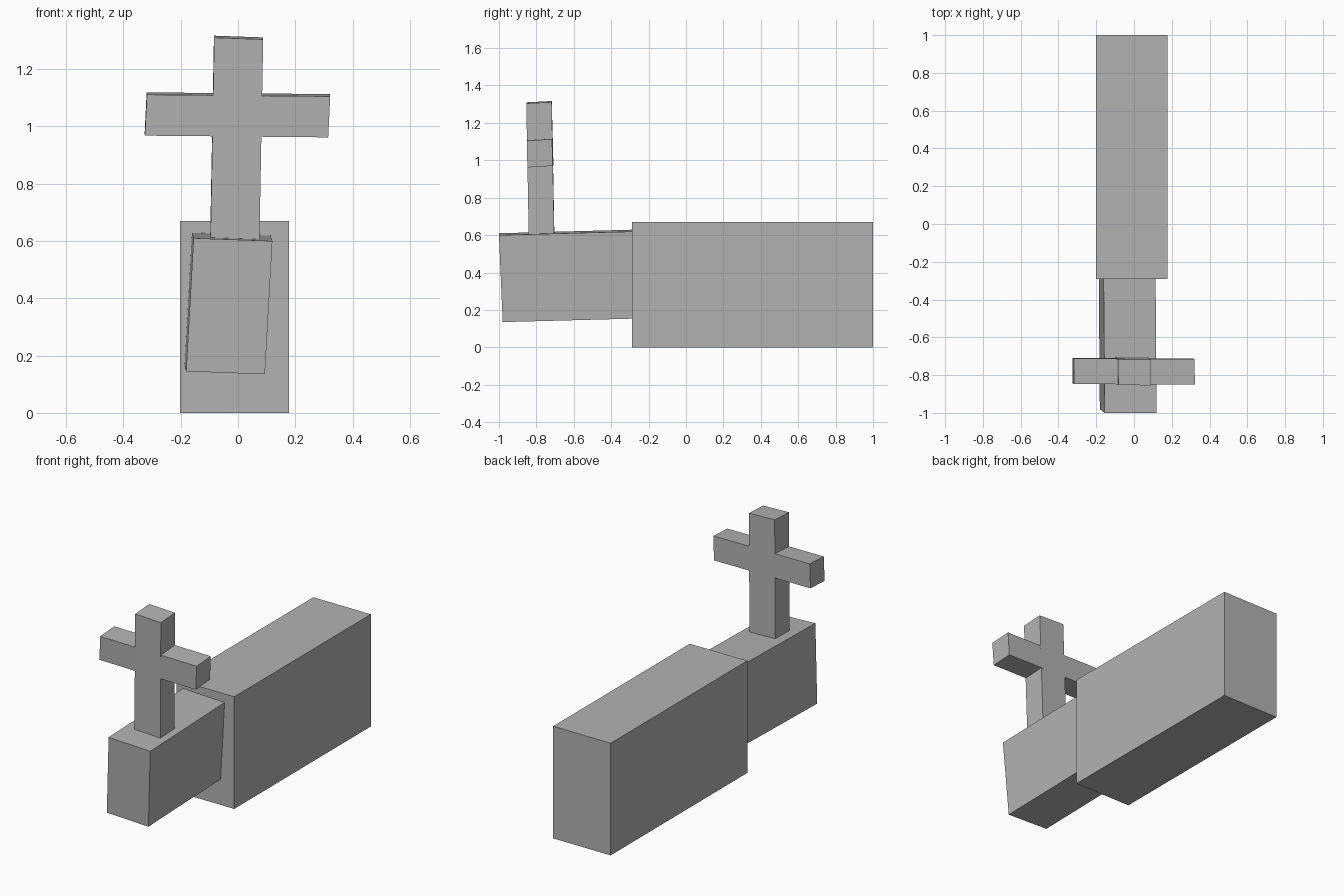
import bpy
import bmesh
from mathutils import Matrix, Vector

cube = bpy.data.objects.get("Cube")
if cube:
    bpy.data.objects.remove(cube, do_unlink=True)

# Single grey finish
grey = bpy.data.materials.new("light_grey")
grey.use_nodes = True
colour = (0.45, 0.45, 0.45, 1)
grey.diffuse_color = colour
grey.node_tree.nodes["Principled BSDF"].inputs["Base Color"].default_value = colour


def block(name, corner, width, depth, height):
    """Box from its low front right-hand corner and three edge vectors."""
    w, d, h = Vector(width), Vector(depth), Vector(height)
    frame = Matrix((w, d, h)).transposed().to_4x4()
    frame.translation = Vector(corner) + (w + d + h) / 2
    bm = bmesh.new()
    bmesh.ops.create_cube(bm, size=1, matrix=frame)
    bmesh.ops.recalc_face_normals(bm, faces=bm.faces)
    mesh = bpy.data.meshes.new(name)
    bm.to_mesh(mesh)
    bm.free()
    mesh.materials.append(grey)
    obj = bpy.data.objects.new(name, mesh)
    bpy.context.collection.objects.link(obj)
    return obj


# Long upright rear hall
block("main_hall", (-0.202, -0.29, 0), (0.38, 0, 0), (0, 1.29, 0), (0, 0, 0.67))

# Slightly tilted front block, running into the hall
block("front_block", (-0.181, -0.98, 0.145),
      (0.275, 0, -0.01), (-0.006, 0.75, 0.02), (0.026, -0.02, 0.465))

# Leaning cross: upright post set into the front block, and its arms
block("cross_post", (-0.098, -0.838, 0.51),
      (0.171, -0.001, -0.006), (-0.001, 0.136, 0.007), (0.015, -0.015, 0.80))
block("cross_arms", (-0.325, -0.844, 0.968),
      (0.64, -0.004, -0.006), (-0.001, 0.135, 0.008), (0.007, -0.003, 0.143))
